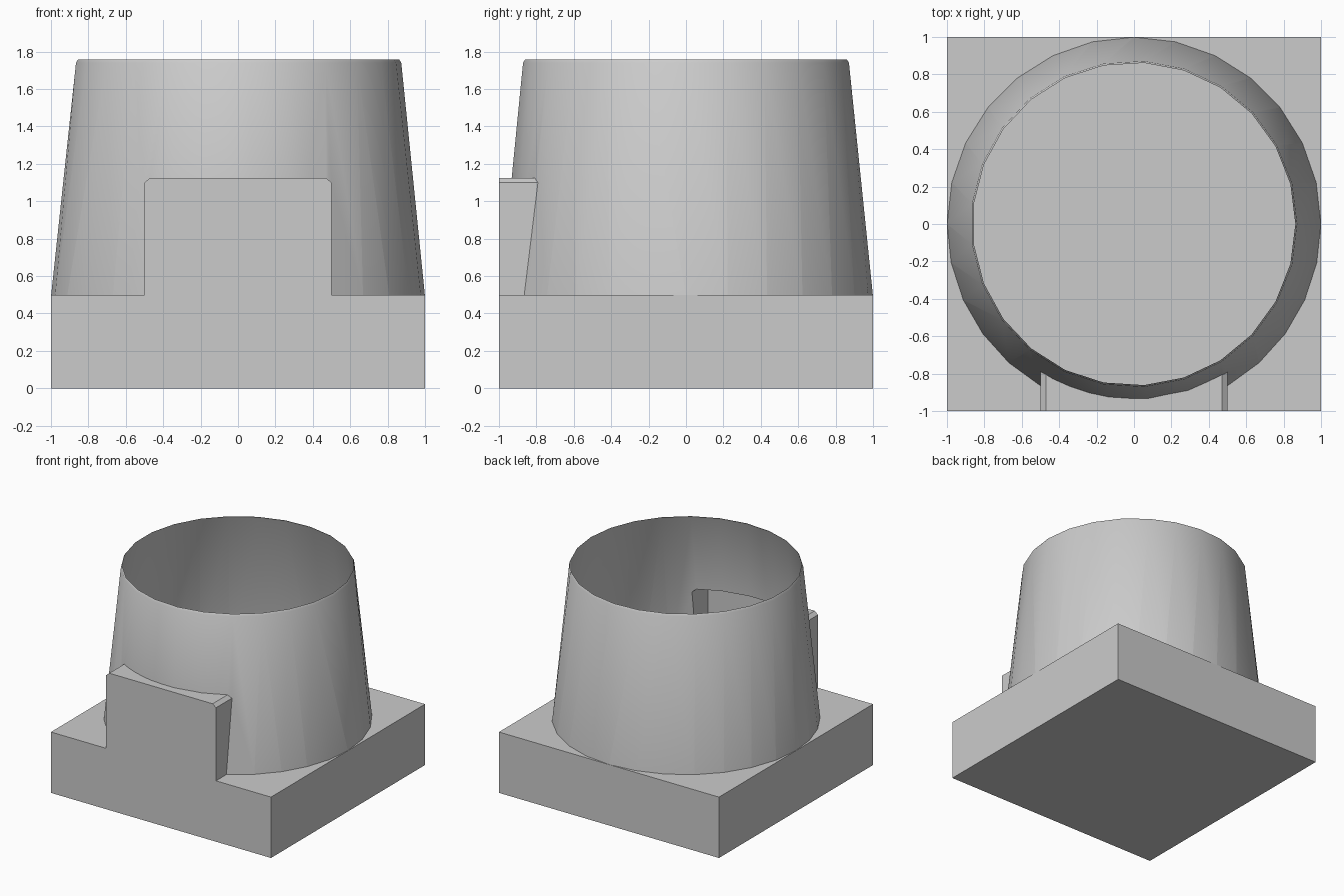
import bpy, bmesh
from math import pi, cos, sin

old = bpy.data.objects.get("Cube")
if old:
    bpy.data.objects.remove(old, do_unlink=True)

grey = bpy.data.materials.new("plain grey")
grey.use_nodes = True
colour = (0.6, 0.6, 0.6, 1)
grey.diffuse_color = colour
grey.node_tree.nodes["Principled BSDF"].inputs["Base Color"].default_value = colour


def make_object(name, bm):
    bmesh.ops.recalc_face_normals(bm, faces=bm.faces)
    mesh = bpy.data.meshes.new(name)
    bm.to_mesh(mesh)
    bm.free()
    mesh.materials.append(grey)
    ob = bpy.data.objects.new(name, mesh)
    bpy.context.collection.objects.link(ob)
    return ob


def prism(name, profile, y0, y1):
    """Extrude an x-z profile along y."""
    bm = bmesh.new()
    face = bm.faces.new([bm.verts.new((x, y0, z)) for x, z in profile])
    out = bmesh.ops.extrude_face_region(bm, geom=[face])["geom"]
    moved = [v for v in out if isinstance(v, bmesh.types.BMVert)]
    bmesh.ops.translate(bm, verts=moved, vec=(0, y1 - y0, 0))
    return make_object(name, bm)


def ring(bm, angles, radius, z):
    return [bm.verts.new((radius * cos(a), radius * sin(a), z)) for a in angles]


def join_rings(bm, low, low_angles, high, high_angles):
    """Triangulate between two rings that may differ in side count."""
    la, ha = low_angles + [2 * pi], high_angles + [2 * pi]
    i = j = 0
    while i < len(low) or j < len(high):
        a, b = low[i % len(low)], high[j % len(high)]
        if j == len(high) or (i < len(low) and la[i + 1] <= ha[j + 1]):
            i += 1
            bm.faces.new((a, low[i % len(low)], b))
        else:
            j += 1
            bm.faces.new((a, high[j % len(high)], b))


# Square base
base = prism("hollow_base_with_tower", [(-1, 0), (1, 0), (1, 0.5), (-1, 0.5)], -1, 1)

# Front panel with chamfered top corners
half = [(0.5, 0.3), (0.5, 1.1), (0.47, 1.125)]
panel = prism("front_panel", half + [(-x, z) for x, z in reversed(half)], -1, -0.7)

# Tapered round tower, with a finer front half at the foot
foot = [pi * k / 14 for k in range(14)] + [pi + pi * k / 15 for k in range(15)]
rim = [2 * pi * k / 25 for k in range(25)]
bm = bmesh.new()
levels = [(foot, 0.9, 0.4), (foot, 0.9995, 0.495), (rim, 0.873, 1.74), (rim, 0.863, 1.757)]
rings = [ring(bm, *level) for level in levels]
for k in range(3):
    join_rings(bm, rings[k], levels[k][0], rings[k + 1], levels[k + 1][0])
bm.faces.new(rings[0])
bm.faces.new(rings[-1])
tower = make_object("tower", bm)

# Merge the parts into one outer skin
bpy.context.view_layer.objects.active = base
for part in (panel, tower):
    mod = base.modifiers.new("join", "BOOLEAN")
    mod.operation = "UNION"
    mod.solver = "EXACT"
    mod.object = part
    bpy.ops.object.modifier_apply(modifier=mod.name)
    bpy.data.objects.remove(part, do_unlink=True)

# Open the tower top
bm = bmesh.new()
bm.from_mesh(base.data)
lid = [f for f in bm.faces if min(v.co.z for v in f.verts) > 1.75]
bmesh.ops.delete(bm, geom=lid, context="FACES")
bm.to_mesh(base.data)
bm.free()

bpy.ops.object.select_all(action="DESELECT")
base.select_set(True)
bpy.ops.object.shade_smooth_by_angle(angle=pi / 6)
